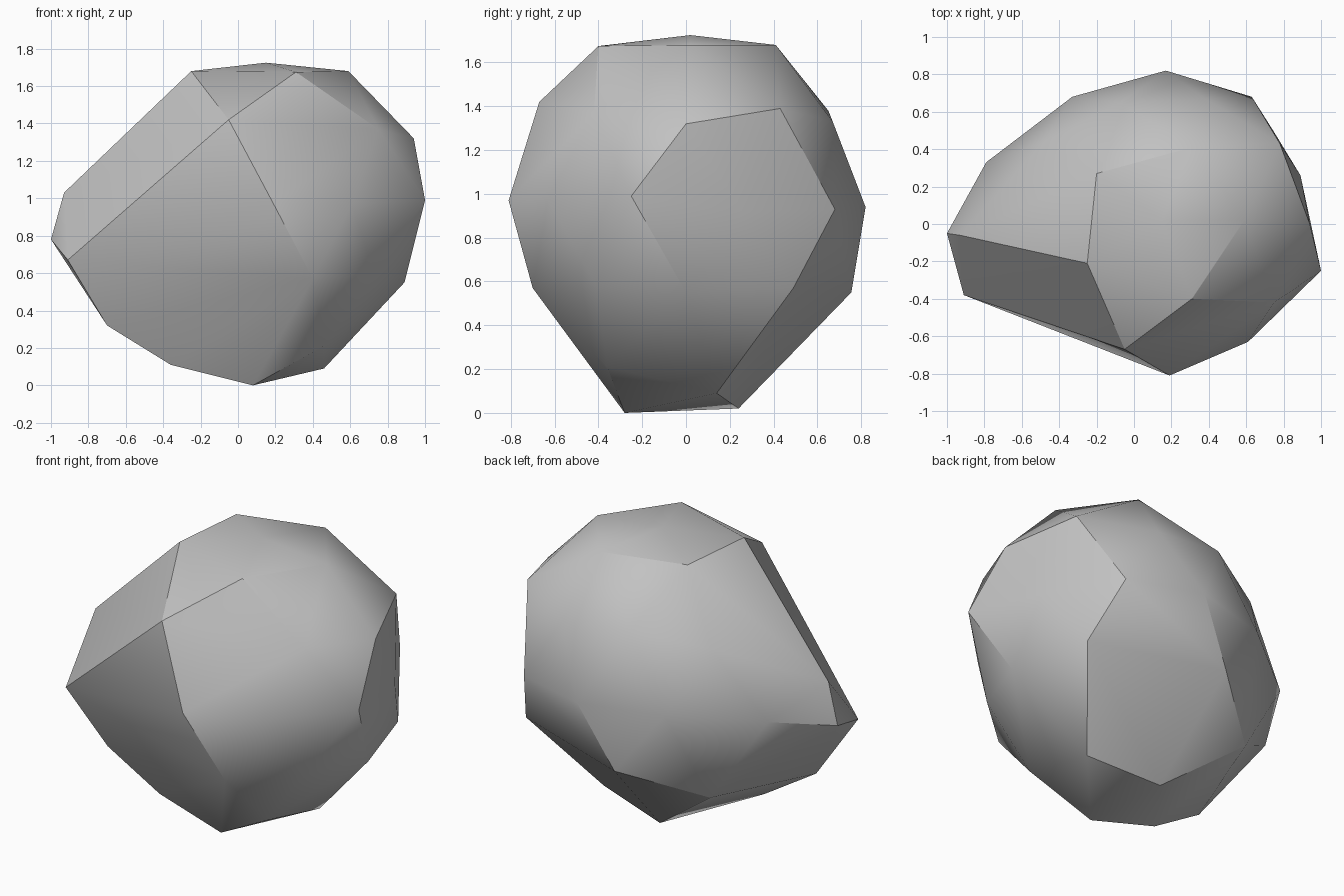
import bpy, bmesh, math
from mathutils import Vector

# boulder corners, grouped in loose rings from crown to base
crown = [(0.15, 0.02, 1.725), (-0.25, -0.21, 1.68), (-0.20, 0.27, 1.68),
         (0.31, -0.40, 1.675), (0.59, 0.02, 1.68), (0.31, 0.41, 1.68)]
shoulder = [(-0.05, -0.67, 1.42), (0.75, -0.42, 1.37), (0.94, 0.00, 1.32),
            (0.78, 0.43, 1.39), (0.38, 0.67, 1.33), (-0.07, 0.65, 1.38),
            (-0.48, 0.44, 1.30), (-0.54, 0.08, 1.38)]
waist = [(-0.93, -0.06, 1.03), (-1.00, -0.05, 0.78), (-0.91, -0.38, 0.67),
         (0.19, -0.81, 0.97), (0.61, -0.63, 0.97), (1.00, -0.25, 0.99),
         (0.89, 0.26, 0.92), (0.63, 0.68, 0.93), (0.17, 0.82, 0.94),
         (-0.33, 0.68, 0.94), (-0.79, 0.33, 0.89)]
skirt = [(0.40, -0.70, 0.57), (0.73, -0.41, 0.58), (0.89, 0.00, 0.55),
         (0.75, 0.49, 0.57), (-0.04, 0.755, 0.55), (-0.46, 0.42, 0.37),
         (-0.70, -0.27, 0.32)]
base = [(0.46, -0.36, 0.21), (0.08, -0.28, 0.00), (-0.36, -0.25, 0.11),
        (0.01, 0.24, 0.02), (0.46, 0.14, 0.09)]

# wrap the corners in a convex skin
bm = bmesh.new()
for p in crown + shoulder + waist + skirt + base:
    bm.verts.new(Vector(p))
hull = bmesh.ops.convex_hull(bm, input=bm.verts[:])
spare = {g for key in ("geom_interior", "geom_unused") for g in hull[key]
         if isinstance(g, bmesh.types.BMVert)}
bmesh.ops.delete(bm, geom=list(spare), context='VERTS')
bmesh.ops.recalc_face_normals(bm, faces=bm.faces[:])
mesh = bpy.data.meshes.new("boulder")
bm.to_mesh(mesh)
bm.free()

boulder = bpy.data.objects.new("boulder", mesh)
bpy.context.collection.objects.link(boulder)

# plain grey stone
stone = bpy.data.materials.new("grey_stone")
stone.diffuse_color = (0.54, 0.54, 0.54, 1)
mesh.materials.append(stone)

# soft rounding with crisp chipped edges
bpy.context.view_layer.objects.active = boulder
boulder.select_set(True)
bpy.ops.object.shade_smooth_by_angle(angle=math.radians(30))
